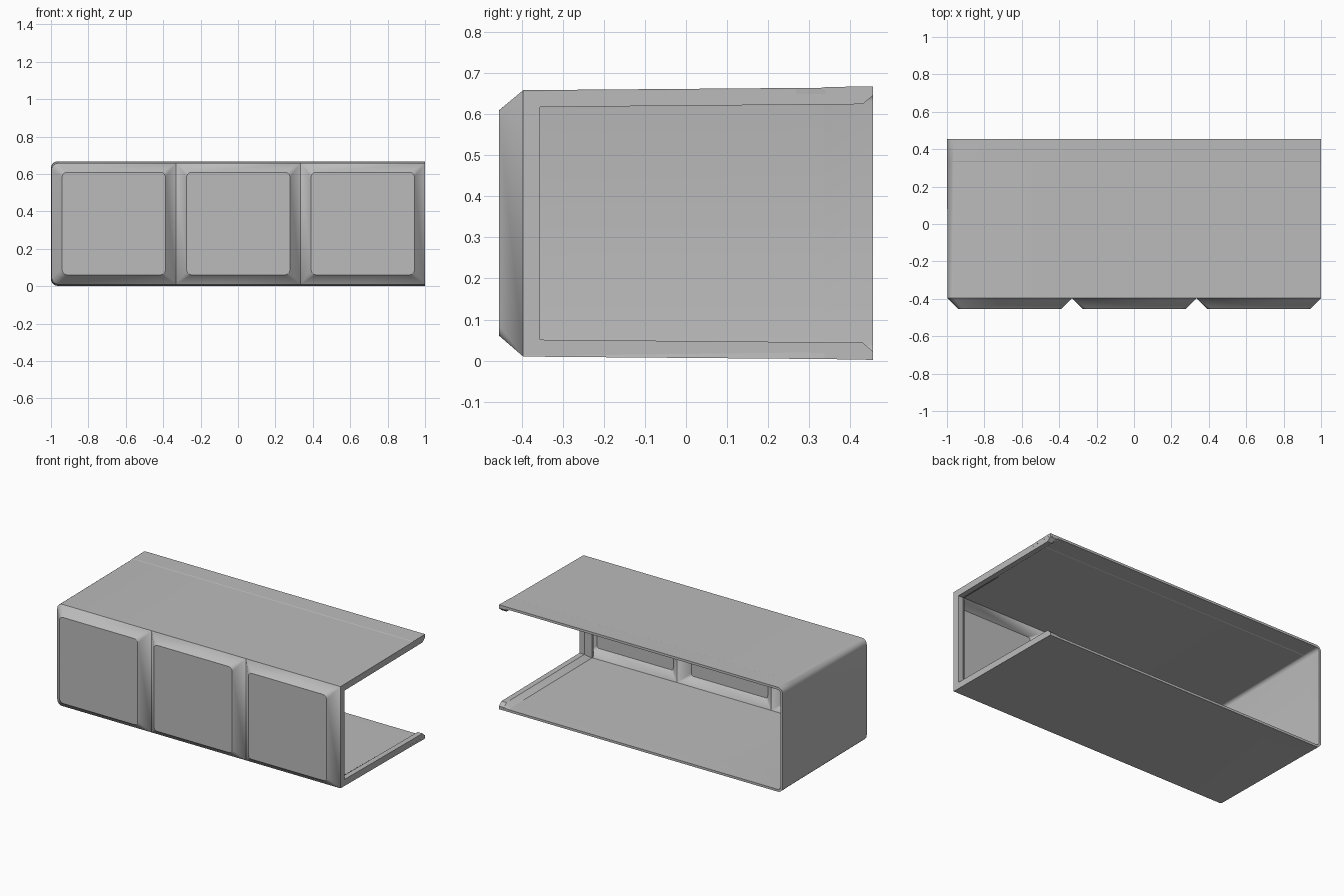
import bpy, bmesh, math

cube = bpy.data.objects.get("Cube")
if cube:
    bpy.data.objects.remove(cube, do_unlink=True)

grey = bpy.data.materials.new("plain grey")
grey.use_nodes = True
grey.diffuse_color = (0.5, 0.5, 0.5, 1)
grey.node_tree.nodes["Principled BSDF"].inputs["Base Color"].default_value = (0.5, 0.5, 0.5, 1)

FRONT, SEAM, BACK = -0.455, -0.396, 0.455
LOW, HIGH = 0.01, 0.658
MID = (LOW + HIGH) / 2
STEPS = 5


def finish(bm, name):
    mesh = bpy.data.meshes.new(name)
    bm.to_mesh(mesh)
    bm.free()
    ob = bpy.data.objects.new(name, mesh)
    bpy.context.collection.objects.link(ob)
    mesh.materials.append(grey)
    return ob


def smooth(ob):
    bpy.ops.object.select_all(action='DESELECT')
    ob.select_set(True)
    bpy.context.view_layer.objects.active = ob
    for m in list(ob.modifiers):
        bpy.ops.object.modifier_apply(modifier=m.name)
    bpy.ops.object.shade_smooth_by_angle(angle=math.radians(25))


def ring(bm, x0, x1, z0, z1, y, r_left, r_right):
    """Rounded rectangle; zero radii collapse when doubles are merged."""
    verts = []
    corners = [(x1, z1, -1, -1, r_right), (x0, z1, 1, -1, r_left),
               (x0, z0, 1, 1, r_left), (x1, z0, -1, 1, r_right)]
    for q, (x, z, sx, sz, r) in enumerate(corners):
        for k in range(STEPS + 1):
            a = math.pi / 2 * (q + k / STEPS)
            verts.append(bm.verts.new((x + sx * r + r * math.cos(a), y,
                                       z + sz * r + r * math.sin(a))))
    return verts


# Front of the housing: three raised square panels with sloped borders
bm = bmesh.new()
left, pitch, inset = -0.997, 1.997 / 3, 0.057
for i in range(3):
    x0, x1 = left + i * pitch, left + (i + 1) * pitch
    outer = ring(bm, x0, x1, LOW, HIGH, SEAM, 0.035 if i == 0 else 0, 0)
    inner = ring(bm, x0 + inset, x1 - inset, LOW + 0.051, HIGH - 0.049, FRONT, 0.025, 0.025)
    bm.faces.new(inner)
    for k in range(len(outer)):
        j = (k + 1) % len(outer)
        bm.faces.new((outer[k], outer[j], inner[j], inner[k]))
bmesh.ops.remove_doubles(bm, verts=bm.verts, dist=0.0001)

# Top, bottom and closed end, drawn back with a slight flare and a fine step
edges = [e for e in bm.edges if e.is_boundary and not all(v.co.x > 0.999 for v in e.verts)]
for y, grow, lift in [(0.335, 0.006, 0), (0.338, 0, 0.0015), (BACK, 0.002, 0)]:
    out = bmesh.ops.extrude_edge_only(bm, edges=edges)["geom"]
    edges = [g for g in out if isinstance(g, bmesh.types.BMEdge)]
    for v in (g for g in out if isinstance(g, bmesh.types.BMVert)):
        v.co.y = y
        v.co.z += grow * (v.co.z - MID) / (HIGH - MID)
        if v.co.z > MID:
            v.co.z += lift
        if v.co.x < -0.9:
            v.co.x -= grow * 0.375
bmesh.ops.recalc_face_normals(bm, faces=bm.faces)
panel = max(bm.faces, key=lambda f: len(f.verts))
if panel.normal.y > 0:
    bmesh.ops.reverse_faces(bm, faces=bm.faces)
housing = finish(bm, "housing_shell")
wall = housing.modifiers.new("wall", 'SOLIDIFY')
wall.thickness = 0.015
wall.offset = -1
wall.use_even_offset = True
smooth(housing)

# Thicker rim around the open end, tapering into the thin walls
outline = [(BACK, 0.662), (SEAM, 0.655), (SEAM, 0.013), (BACK, 0.003)]
lip = [(BACK, 0.645), (0.43, 0.624), (-0.355, 0.617), (-0.355, 0.051), (0.43, 0.044), (BACK, 0.022)]
thin = [(BACK, 0.65), (0.43, 0.65), (-0.384, 0.643), (-0.384, 0.025), (0.43, 0.015), (BACK, 0.015)]
bm = bmesh.new()


def row(points, x):
    return [bm.verts.new((x, y, z)) for y, z in points]


def section(x, inside):
    # Outer points are repeated so both rows have equal length
    o = row(outline, x)
    return [o[0], o[0], o[1], o[2], o[3], o[3]], row(inside, x)


def strip(a, b):
    for k in range(len(a) - 1):
        loop = list(dict.fromkeys((a[k], a[k + 1], b[k + 1], b[k])))
        if len(loop) > 2:
            bm.faces.new(loop)


o1, i1 = section(0.9995, lip)
i2 = row(lip, 0.965)
o3, i3 = section(0.93, thin)
for a, b in [(o1, i1), (i1, i2), (i2, i3), (i3, o3), (o3, o1)]:
    strip(a, b)
for k in (0, -1):
    bm.faces.new((o1[k], i1[k], i2[k], i3[k], o3[k]))
bmesh.ops.recalc_face_normals(bm, faces=bm.faces)
smooth(finish(bm, "open_end_rim"))
